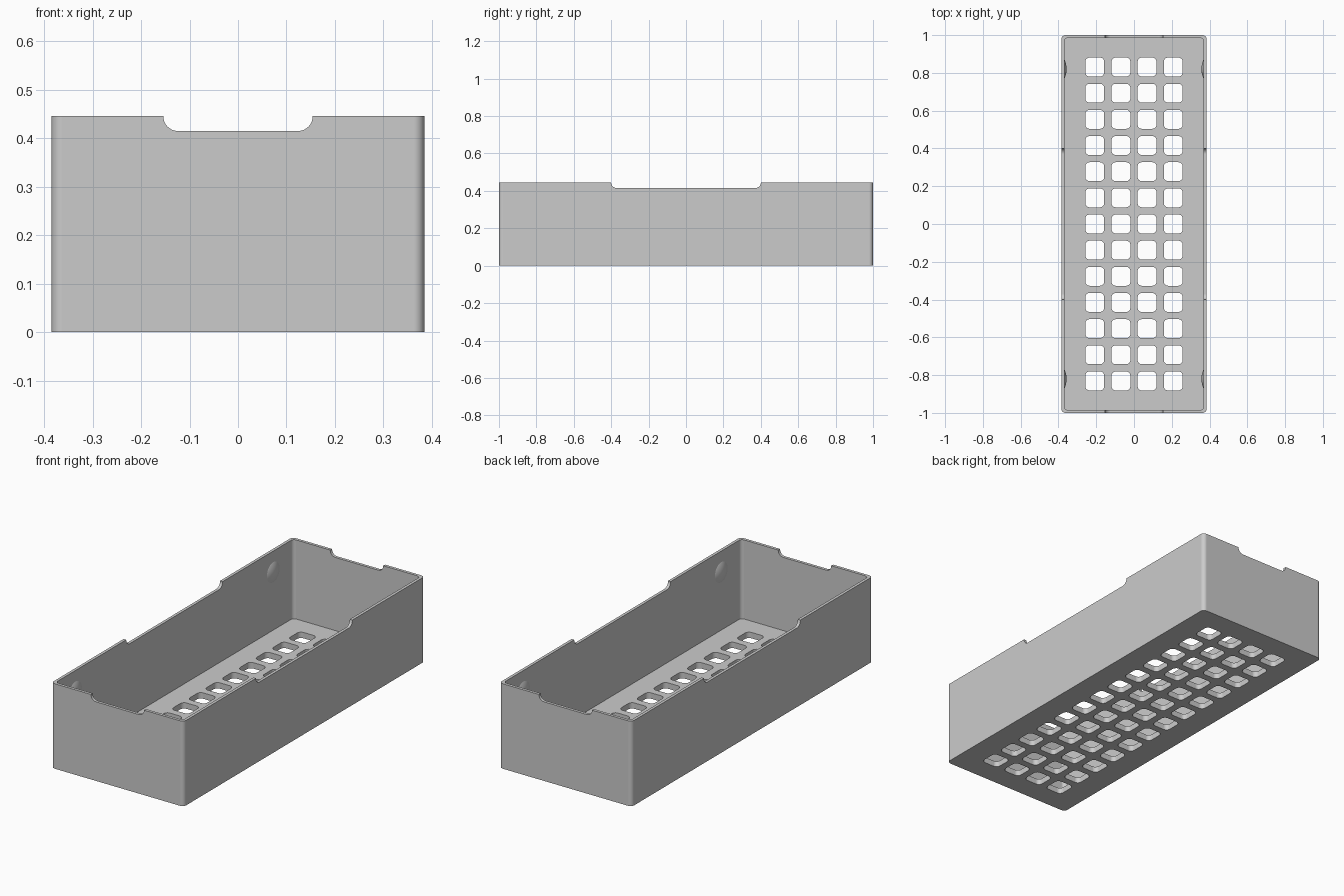
import bpy
import bmesh
import math
from mathutils import Matrix, Vector

if "Cube" in bpy.data.objects:
    bpy.data.objects.remove(bpy.data.objects["Cube"], do_unlink=True)

# Main dimensions
WIDTH, LENGTH, HEIGHT = 0.769, 2.0, 0.446
WALL, FLOOR = 0.0154, 0.031
NOTCH_DEPTH = 0.031
HOLE, PITCH = 0.1, 0.1385

grey = bpy.data.materials.new("plain grey")
grey.use_nodes = True
colour = (0.6, 0.6, 0.6, 1)
grey.diffuse_color = colour
grey.node_tree.nodes["Principled BSDF"].inputs["Base Color"].default_value = colour


def rounded_prism(bm, w, d, r, h, place, steps=10):
    """Upright prism with rounded corners, centred on its own origin."""
    ring = []
    for corner, (sx, sy) in enumerate(((1, 1), (-1, 1), (-1, -1), (1, -1))):
        for i in range(steps + 1):
            a = (corner + i / steps) * math.pi / 2
            ring.append((sx * (w / 2 - r) + r * math.cos(a),
                         sy * (d / 2 - r) + r * math.sin(a)))
    low, high = ([bm.verts.new(place @ Vector((x, y, z))) for x, y in ring]
                 for z in (-h / 2, h / 2))
    bm.faces.new(low[::-1])
    bm.faces.new(high)
    n = len(ring)
    for i in range(n):
        j = (i + 1) % n
        bm.faces.new((low[i], low[j], high[j], high[i]))


def make_object(name, bm):
    bmesh.ops.recalc_face_normals(bm, faces=bm.faces)
    mesh = bpy.data.meshes.new(name)
    bm.to_mesh(mesh)
    bm.free()
    mesh.materials.append(grey)
    obj = bpy.data.objects.new(name, mesh)
    bpy.context.collection.objects.link(obj)
    return obj


def activate(obj):
    bpy.ops.object.select_all(action='DESELECT')
    obj.select_set(True)
    bpy.context.view_layer.objects.active = obj


def cut(target, bm):
    """Subtract the shape in bm from the target, then drop the cutter."""
    cutter = make_object("cutter", bm)
    cutter.hide_render = True
    mod = target.modifiers.new("cut", 'BOOLEAN')
    mod.operation = 'DIFFERENCE'
    mod.solver = 'EXACT'
    mod.object = cutter
    activate(target)
    bpy.ops.object.modifier_apply(modifier=mod.name)
    bpy.data.objects.remove(cutter, do_unlink=True)


# Solid outer block
bm = bmesh.new()
rounded_prism(bm, WIDTH, LENGTH, 0.022, HEIGHT,
              Matrix.Translation((0, 0, HEIGHT / 2)))
tray = make_object("tray", bm)

# Hollow inside
bm = bmesh.new()
rounded_prism(bm, WIDTH - 2 * WALL, LENGTH - 2 * WALL, 0.018, HEIGHT,
              Matrix.Translation((0, 0, FLOOR + HEIGHT / 2)))
cut(tray, bm)

# Grid of rounded holes in the floor
bm = bmesh.new()
for col in range(4):
    for row in range(13):
        x, y = (col - 1.5) * PITCH, (row - 6) * PITCH
        rounded_prism(bm, HOLE, HOLE, 0.022, 0.2,
                      Matrix.Translation((x, y, 0)), steps=6)
cut(tray, bm)

# Rim notches: short walls, then long walls
for size, turn in ((0.308, 0), (0.8, math.pi / 2)):
    bm = bmesh.new()
    place = (Matrix.Translation((0, 0, HEIGHT - NOTCH_DEPTH + 0.1))
             @ Matrix.Rotation(turn, 4, 'Z') @ Matrix.Rotation(math.pi / 2, 4, 'X'))
    rounded_prism(bm, size, 0.2, 0.03, 3, place)
    cut(tray, bm)

activate(tray)
bpy.ops.object.shade_smooth_by_angle(angle=math.radians(30))
flatten = tray.modifiers.new("even shading", 'WEIGHTED_NORMAL')
flatten.keep_sharp = True

# Domed bumps on the inside of the long walls
RADIUS, RISE = 0.053, 0.012
ball = (RADIUS ** 2 + RISE ** 2) / (2 * RISE)
for side, sx in (("left", 1), ("right", -1)):
    for end, sy in (("front", -1), ("back", 1)):
        bm = bmesh.new()
        bmesh.ops.create_uvsphere(bm, u_segments=32, v_segments=60, radius=ball)
        bmesh.ops.bisect_plane(bm, geom=bm.verts[:] + bm.edges[:] + bm.faces[:],
                               plane_co=(0, 0, ball - RISE - 0.002),
                               plane_no=(0, 0, 1), clear_inner=True)
        place = (Matrix.Translation((sx * (WIDTH / 2 - WALL), sy * 0.82, 0.335))
                 @ Matrix.Rotation(-sx * math.pi / 2, 4, 'Y')
                 @ Matrix.Translation((0, 0, RISE - ball)))
        bm.transform(place)
        bump = make_object(f"{end}_{side}_bump", bm)
        # Open cap: point its faces towards the inside of the tray
        if bump.data.polygons[0].normal.x * sx > 0:
            bump.data.flip_normals()
        activate(bump)
        bpy.ops.object.shade_smooth_by_angle(angle=math.radians(30))
